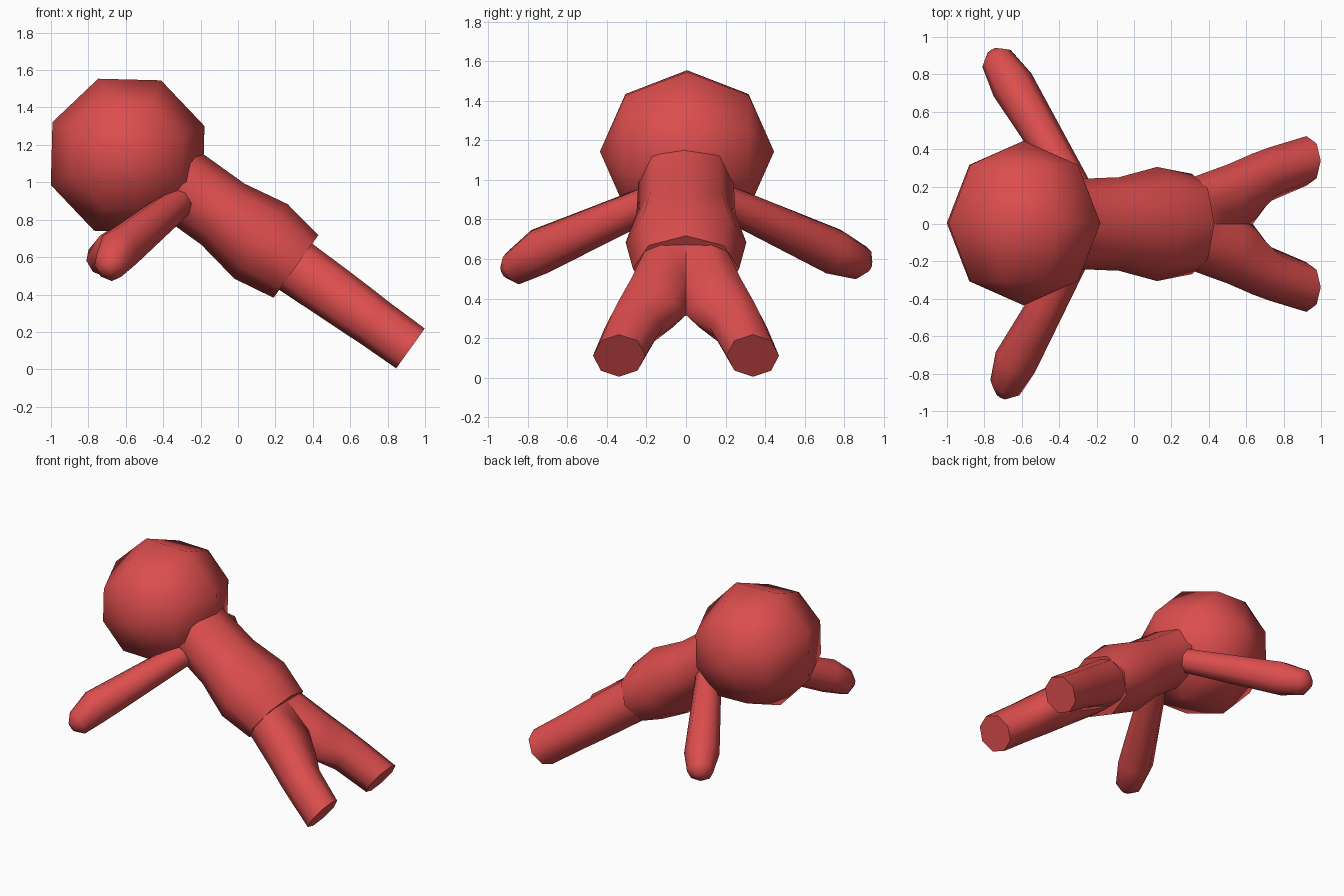
import bpy, bmesh, math
from mathutils import Vector, Matrix

if "Cube" in bpy.data.objects:
    bpy.data.objects.remove(bpy.data.objects["Cube"])

red = bpy.data.materials.new("soft_red")
red.diffuse_color = (0.72, 0.075, 0.075, 1)
red.use_nodes = True
red.node_tree.nodes["Principled BSDF"].inputs["Base Color"].default_value = red.diffuse_color

HIP = Vector((0.31, 0, 0.55))          # lower end of torso
D = Vector((0.813, 0, -0.582))         # body axis, towards the feet
N = Vector((0.582, 0, 0.813))          # across the body, upwards
Y = Vector((0, 1, 0))


def finish(name, bm):
    bmesh.ops.recalc_face_normals(bm, faces=bm.faces)
    me = bpy.data.meshes.new(name)
    bm.to_mesh(me)
    bm.free()
    me.materials.append(red)
    ob = bpy.data.objects.new(name, me)
    bpy.context.collection.objects.link(ob)
    bpy.ops.object.select_all(action='DESELECT')
    ob.select_set(True)
    bpy.context.view_layer.objects.active = ob
    bpy.ops.object.shade_smooth_by_angle(angle=math.radians(62))
    return ob


def loft(name, rings):
    bm = bmesh.new()
    vs = [[bm.verts.new(p) for p in r] for r in rings]
    n = len(vs[0])
    for a, b in zip(vs, vs[1:]):
        for i in range(n):
            j = (i + 1) % n
            bm.faces.new((a[i], a[j], b[j], b[i]))
    bm.faces.new(vs[0])
    bm.faces.new(vs[-1])
    return finish(name, bm)


def octagon(c, u, v, ru, rv):
    return [c + u * ru * math.cos(k * math.pi / 4) + v * rv * math.sin(k * math.pi / 4)
            for k in range(8)]


# Head: eight-sided ball with its poles sideways
bm = bmesh.new()
bmesh.ops.create_uvsphere(
    bm, u_segments=8, v_segments=4, radius=0.44,
    matrix=Matrix.Translation((-0.59, 0.005, 1.143))
    @ Matrix.Rotation(math.radians(-21), 4, 'Y') @ Matrix.Rotation(math.pi / 2, 4, 'X'))
finish("head", bm)

# Torso: octagonal tube along the body axis (distance, half width, half height)
loft("torso", [octagon(HIP + D * s, Y, N, w, h) for s, w, h in (
    (-0.78, 0.24, 0.20), (-0.48, 0.25, 0.20), (-0.23, 0.305, 0.245), (0, 0.268, 0.206))])


# Arms: tapered tubes with rounded hands
def arm(name, stations):
    pts = [Vector(p) for p, r in stations]
    axis = (pts[2] - pts[0]).normalized()
    u = axis.cross(Vector((0, 0, 1))).normalized()
    v = u.cross(axis)
    loft(name, [octagon(Vector(p), u, v, r, r) for p, r in stations])


arm("left_arm", [((-0.29, 0.15, 0.91), 0.085), ((-0.65, 0.745, 0.638), 0.118),
                 ((-0.735, 0.885, 0.58), 0.088), ((-0.757, 0.921, 0.563), 0.035)])
arm("right_arm", [((-0.31, -0.15, 0.90), 0.085), ((-0.635, -0.74, 0.638), 0.118),
                  ((-0.69, -0.875, 0.553), 0.088), ((-0.707, -0.918, 0.535), 0.035)])

# Legs: half sections that separate below the crotch
# (distance, then (y, height) of outer, outer top, top, inner top, inner)
SECTIONS = [
    (-0.03, (0.24, 0), (0.20, 0.11), (0.12, 0.15), (0, 0.155), (0, 0)),
    (0.24, (0.32, 0), (0.28, 0.105), (0.18, 0.145), (0, 0.115), (0, 0)),
    (0.40, (0.377, 0), (0.335, 0.10), (0.24, 0.14), (0.07, 0.08), (0, 0)),
    (0.51, (0.41, 0), (0.37, 0.095), (0.275, 0.135), (0.165, 0.09), (0.12, 0)),
    (0.753, (0.47, 0), (0.43, 0.093), (0.338, 0.131), (0.245, 0.093), (0.205, 0)),
]
for name, side in (("left_leg", 1), ("right_leg", -1)):
    rings = []
    for s, *half in SECTIONS:
        prof = half + [(y, -h) for y, h in reversed(half[1:4])]
        rings.append([HIP + D * s + Y * (y * side) + N * h for y, h in prof])
    loft(name, rings)
